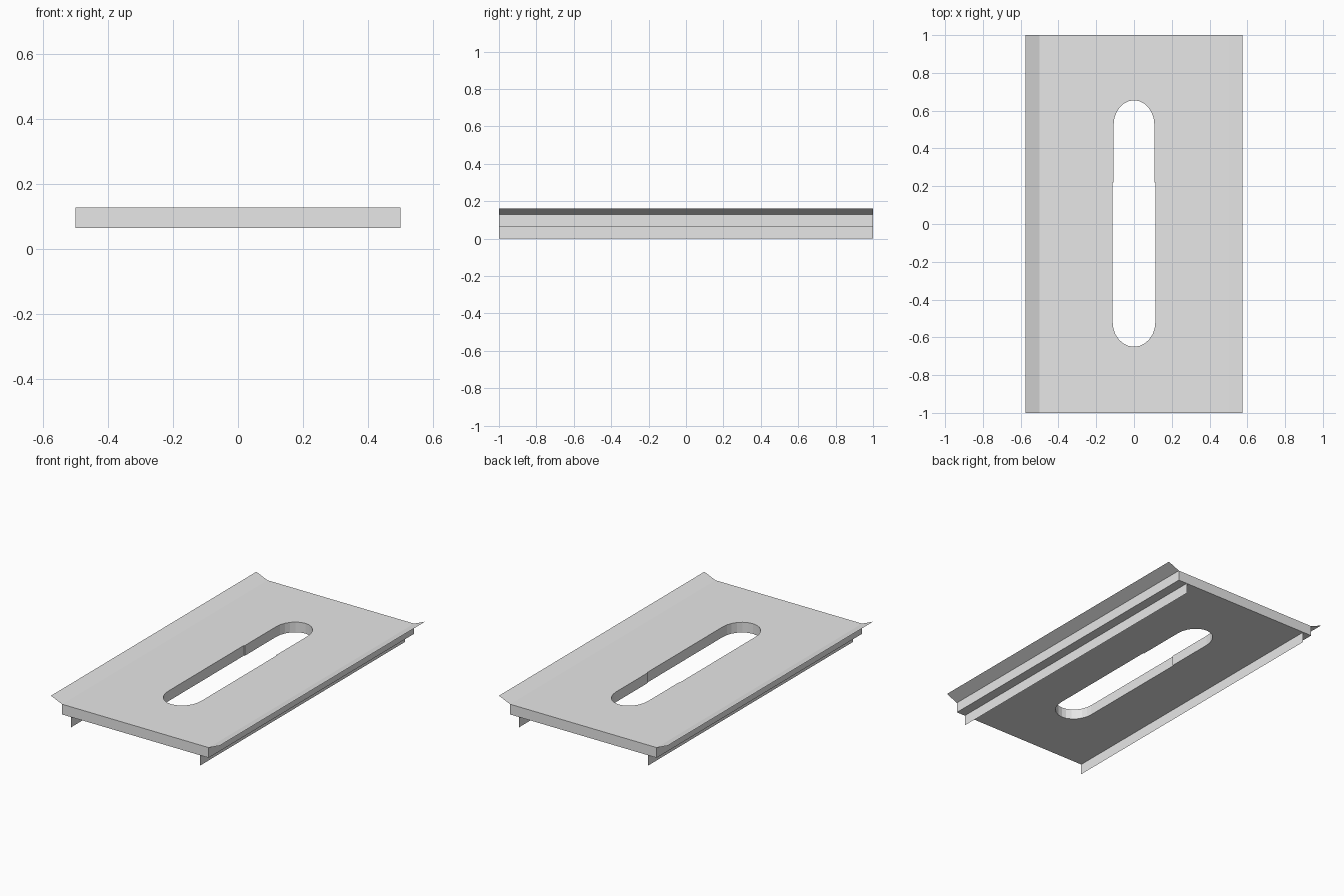
import bpy, bmesh
from math import cos, sin, pi

cube = bpy.data.objects.get("Cube")
if cube:
    bpy.data.objects.remove(cube, do_unlink=True)

# Single plain grey material
grey = bpy.data.materials.new("plain grey")
grey.use_nodes = True
colour = (0.8, 0.8, 0.8, 1)
grey.diffuse_color = colour
grey.node_tree.nodes["Principled BSDF"].inputs["Base Color"].default_value = colour

HALF_W, HALF_L = 0.5, 1.0
BOTTOM, TOP = 0.065, 0.128


def finish(bm, name):
    mesh = bpy.data.meshes.new(name)
    bm.to_mesh(mesh)
    bm.free()
    mesh.materials.append(grey)
    obj = bpy.data.objects.new(name, mesh)
    bpy.context.collection.objects.link(obj)
    return obj


def loop(bm, points):
    verts = [bm.verts.new((x, y, BOTTOM)) for x, y in points]
    return [bm.edges.new((v, verts[i - 1])) for i, v in enumerate(verts)]


def slot_outline(steps=12):
    """Long slot with rounded ends, a touch narrower toward the back."""
    arc = [pi * i / steps for i in range(steps + 1)]
    back = [(0.108 * cos(a), 0.525 + 0.13 * sin(a)) for a in arc]
    front = [(-0.113 * cos(a), -0.52 - 0.13 * sin(a)) for a in arc]
    return back + [(-0.108, 0.22), (-0.113, 0.22)] + front + [(0.113, 0.22), (0.108, 0.22)]


def strip(name, start, end):
    """Thin full-length sheet between two (x, z) points."""
    bm = bmesh.new()
    corners = [(start, -HALF_L), (end, -HALF_L), (end, HALF_L), (start, HALF_L)]
    bm.faces.new([bm.verts.new((x, y, z)) for (x, z), y in corners])
    return finish(bm, name)


# Slotted plate
bm = bmesh.new()
edges = loop(bm, [(-HALF_W, -HALF_L), (HALF_W, -HALF_L), (HALF_W, HALF_L), (-HALF_W, HALF_L)])
edges += loop(bm, slot_outline())
bmesh.ops.triangle_fill(bm, edges=edges, use_beauty=True, use_dissolve=False)
raised = bmesh.ops.extrude_face_region(bm, geom=bm.faces[:], use_keep_orig=True)["geom"]
bmesh.ops.translate(bm, vec=(0, 0, TOP - BOTTOM),
                    verts=[g for g in raised if isinstance(g, bmesh.types.BMVert)])
bmesh.ops.recalc_face_normals(bm, faces=bm.faces[:])
plate = finish(bm, "slotted_plate")

# Flared lips on the long edges and upright rails beneath
for side, s in (("left", 1), ("right", -1)):
    strip(f"{side}_lip", (s * HALF_W, TOP), (s * 0.575, 0.16))
    strip(f"{side}_rail", (s * 0.44, 0), (s * 0.44, BOTTOM))
